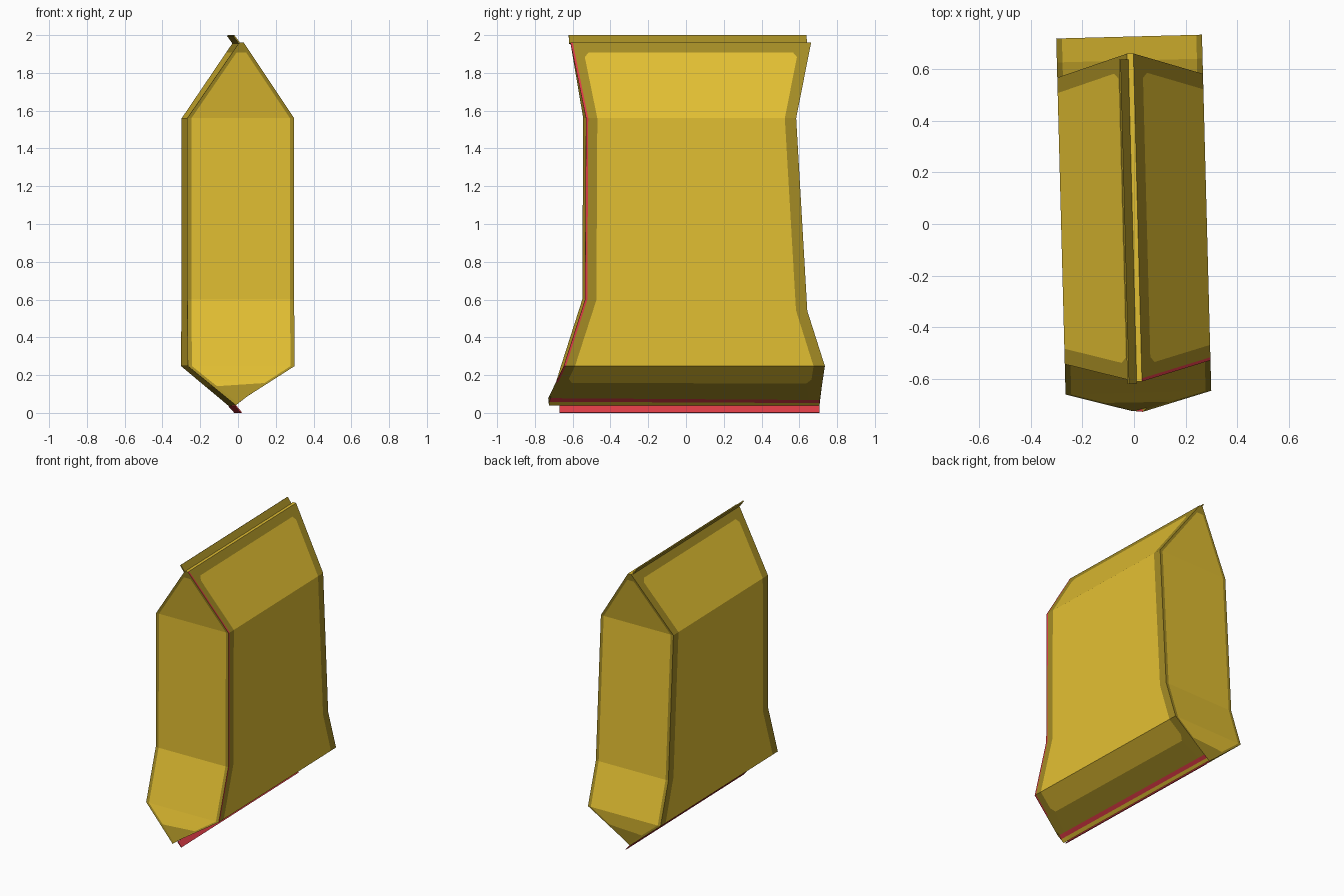
import bpy, bmesh, math
from mathutils import Vector, Matrix

if "Cube" in bpy.data.objects:
    bpy.data.objects.remove(bpy.data.objects["Cube"])


def material(name, rgb):
    m = bpy.data.materials.new(name)
    m.diffuse_color = (*rgb, 1)
    m.use_nodes = True
    m.node_tree.nodes["Principled BSDF"].inputs["Base Color"].default_value = m.diffuse_color
    return m


MATS = [material("yellow", (0.76, 0.52, 0.032)),
        material("dark_yellow", (0.37, 0.26, 0.018)),
        material("red", (0.72, 0.045, 0.06))]
YELLOW, DARK, RED = 0, 1, 2
TURN = Matrix.Rotation(math.radians(1.5), 4, 'Z')   # the bag sits slightly turned


def finish(bm, name):
    bmesh.ops.remove_doubles(bm, verts=bm.verts, dist=1e-5)
    bmesh.ops.recalc_face_normals(bm, faces=bm.faces)
    bm.transform(TURN)
    me = bpy.data.meshes.new(name)
    bm.to_mesh(me)
    bm.free()
    for m in MATS:
        me.materials.append(m)
    bpy.context.collection.objects.link(bpy.data.objects.new(name, me))


def face(bm, pts, mat):
    bm.faces.new([bm.verts.new(p) for p in pts]).material_index = mat


def strip(name, profile, y0, y1, mat):
    """Thin prism: an x-z profile run along y."""
    bm = bmesh.new()
    a = [(x, y0, z) for x, z in profile]
    b = [(x, y1, z) for x, z in profile]
    face(bm, a, mat)
    face(bm, b, mat)
    for i in range(len(a)):
        j = (i + 1) % len(a)
        face(bm, [a[i], a[j], b[j], b[i]], mat)
    finish(bm, name)


# Edge rows of a side: x, front y, front z, back y, back z
BODY = [(0.283, -0.655, 0.248, 0.728, 0.248),
        (0.283, -0.542, 0.60, 0.635, 0.54),
        (0.283, -0.537, 1.56, 0.576, 1.56)]
BOTTOM = {1: (0.015, -0.73, 0.078, 0.708, 0.068), -1: (0.03, -0.725, 0.04, 0.708, 0.036)}
TOP = {1: (0.015, -0.612, 1.96, 0.662, 1.96), -1: (0.01, -0.612, 1.96, 0.662, 1.96)}


def mix(a, b, t):
    return tuple(p + (q - p) * t for p, q in zip(a, b))


def side_rows(s):
    lo, hi = BOTTOM[s], TOP[s]
    return [lo, mix(lo, BODY[0], 0.48), mix(lo, BODY[0], 0.6), *BODY,
            mix(BODY[2], hi, 0.81), mix(BODY[2], hi, 0.87), hi]


# Bag body
bm = bmesh.new()
LAST = 8
edges = {}
for s in (1, -1):
    rows = side_rows(s)
    grid = []
    for i, (x, yf, zf, yb, zb) in enumerate(rows):
        f, b = Vector((s * x, yf, zf)), Vector((s * x, yb, zb))
        d = (b - f).normalized()
        rim = 0.085 if i in (1, 7) else 0.06      # clipped corners of the panel
        grid.append([f, f + d * 0.012, f + d * rim, b - d * rim, b])
    edges[s] = grid
    for i in range(LAST):
        for j in range(4):
            inner = j == 2 and 0 < i < LAST - 1
            mat = YELLOW if inner else RED if (j == 0 and s == 1 and i > 0) else DARK
            face(bm, [grid[i][j], grid[i][j + 1], grid[i + 1][j + 1], grid[i + 1][j]], mat)

# Narrow front and back gussets with thin dark rims
for k in (0, 4):
    lines = []
    for i in range(LAST + 1):
        l, r = edges[-1][i][k], edges[1][i][k]
        w = (r - l).length
        c = min(0.022, w * 0.25) / w
        lines.append([l, l.lerp(r, c), l.lerp(r, 1 - c), r])
    for i in range(LAST):
        for j in range(3):
            inner = j == 1 and 0 < i < LAST - 1
            face(bm, [lines[i][j], lines[i][j + 1], lines[i + 1][j + 1], lines[i + 1][j]],
                 YELLOW if inner else DARK)

# Seams closing the top ridge and the bottom keel
for i, mats in ((LAST, [YELLOW, YELLOW]), (0, [RED, YELLOW])):
    l, r = edges[-1][i], edges[1][i]
    m = [a.lerp(b, 0.5) for a, b in zip(l, r)]
    for p, q, mat in ((r, m, mats[0]), (m, l, mats[1])):
        for j in range(4):
            face(bm, [p[j], p[j + 1], q[j + 1], q[j]], mat)
finish(bm, "bag_body")

# Folded sealing flaps
strip("top_flap", [(-0.004, 1.958), (-0.036, 2.0), (-0.042, 1.996), (-0.011, 1.953)],
      -0.62, 0.64, DARK)
strip("bottom_flap", [(-0.026, 0.038), (0.004, 0.003), (-0.001, 0.0), (-0.032, 0.034)],
      -0.67, 0.708, RED)
